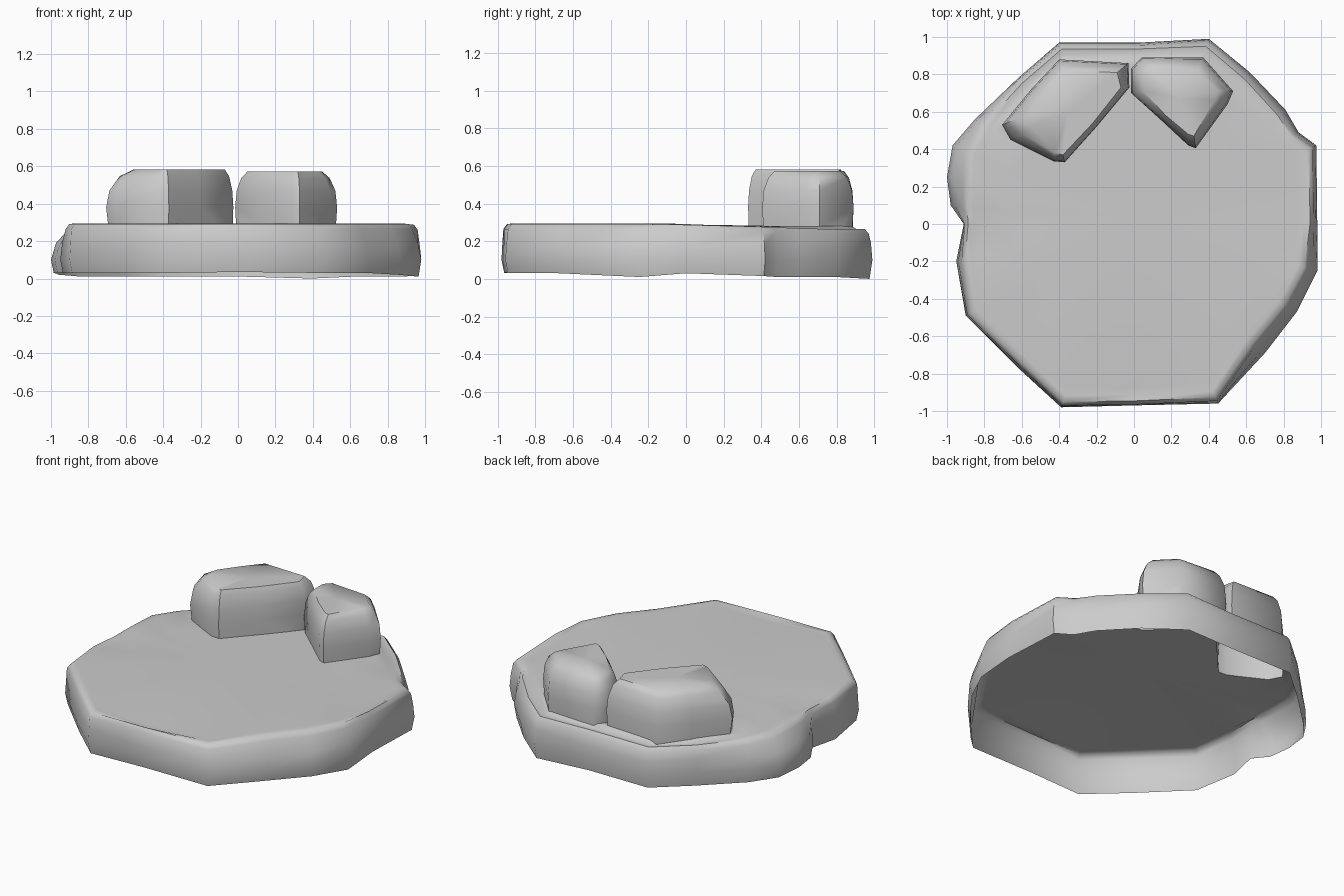
import bpy, bmesh, math
from mathutils import Vector

if "Cube" in bpy.data.objects:
    bpy.data.objects.remove(bpy.data.objects["Cube"])


def loft(name, rings):
    """Closed solid from stacked rings of equal vertex count, fanned at the top."""
    bm = bmesh.new()
    loops = [[bm.verts.new(p) for p in ring] for ring in rings]
    n = len(loops[0])
    for a, b in zip(loops, loops[1:]):
        for i in range(n):
            j = (i + 1) % n
            bm.faces.new((a[i], a[j], b[j], b[i]))
    for loop in (loops[0], loops[-1]):
        c = bm.verts.new(sum((v.co for v in loop), Vector()) / n)
        for i in range(n):
            bm.faces.new((loop[i], loop[(i + 1) % n], c))
    bmesh.ops.recalc_face_normals(bm, faces=bm.faces)
    me = bpy.data.meshes.new(name)
    bm.to_mesh(me)
    bm.free()
    ob = bpy.data.objects.new(name, me)
    bpy.context.collection.objects.link(ob)
    return ob


# Platform outline, anticlockwise: x, y, scale of the top rim, bottom height
outline = [
    (0.98, 0.0, .975, .03), (0.975, 0.42, .975, .015), (0.88, 0.49, .97, .01),
    (0.81, 0.61, .965, .01), (0.62, 0.81, .97, .01), (0.40, 0.99, .975, .0),
    (0.03, 0.97, .98, .01), (-0.40, 0.97, .98, .01), (-0.62, 0.78, .98, .01),
    (-0.85, 0.56, .96, .01), (-0.97, 0.42, .93, .02), (-1.0, 0.25, .91, .03),
    (-0.98, 0.10, .925, .03), (-0.91, 0.0, .99, .035), (-0.95, -0.20, .965, .03),
    (-0.90, -0.49, .985, .03), (-0.63, -0.76, .98, .03), (-0.39, -0.98, .985, .03),
    (0.0, -0.97, .99, .035), (0.45, -0.96, .98, .03), (0.70, -0.69, .93, .03),
    (0.87, -0.47, .94, .02), (0.98, -0.25, .945, .01)]


def top_z(y):
    return 0.295 - 0.015 * min(1, max(0, (y + 0.1) / 0.4))


rings = [[] for _ in range(8)]
for k, (x, y, s, zb) in enumerate(outline):
    back = min(1, max(0, (y - 0.45) / 0.3))      # the back has a stepped ledge
    crack = 0.02 if k in (0, 13, 18) else 0      # shallow cracks in the slab
    t = top_z(y)
    levels = [(.985, zb), (1, .10), (1 - .3 * (1 - s), .17 + .01 * (k % 3)),
              (s + .005, t - .03 - .01 * back), (s - .015, t - .004 - .012 * back),
              (s - .05, t - .022 * back - crack), (s - .085, t - crack),
              (.66, t)]
    for ring, (f, z) in zip(rings, levels):
        ring.append((x * f, y * f, z))
platform = loft("rock_platform", rings)


def boulder(name, base, top, height):
    """Boulder from a widest outline and a smaller top outline."""
    def mix(f, z):
        return [(a[0] + (b[0] - a[0]) * f, a[1] + (b[1] - a[1]) * f, z)
                for a, b in zip(base, top)]
    return loft(name, [mix(.12, .2), mix(.08, .28), mix(0, .38), mix(.12, .47),
                       mix(.5, height - .035), mix(1, height)])


# Two boulders at the back
left = boulder(
    "left_boulder",
    [(-.025, .73), (-.03, .86), (-.40, .88), (-.55, .72), (-.705, .53),
     (-.66, .45), (-.43, .335), (-.37, .33), (-.20, .52)],
    [(-.07, .73), (-.09, .81), (-.38, .82), (-.48, .70), (-.56, .59),
     (-.55, .52), (-.42, .38), (-.38, .37), (-.22, .54)], .582)
right = boulder(
    "right_boulder",
    [(.50, .64), (.53, .71), (.37, .89), (.04, .89), (-.015, .83),
     (-.015, .70), (.14, .56), (.29, .42), (.33, .405)],
    [(.43, .66), (.45, .71), (.34, .82), (.09, .84), (.05, .80),
     (.05, .71), (.17, .58), (.29, .48), (.32, .47)], .572)

# Merge the boulders with the slab into one hollow shell
bpy.context.view_layer.objects.active = platform
for rock in (left, right):
    mod = platform.modifiers.new("join", 'BOOLEAN')
    mod.operation = 'UNION'
    mod.solver = 'EXACT'
    mod.object = rock
    bpy.ops.object.modifier_apply(modifier=mod.name)
    bpy.data.objects.remove(rock)

# Open underside
bm = bmesh.new()
bm.from_mesh(platform.data)
under = [f for f in bm.faces if all(v.co.z < .06 for v in f.verts)]
bmesh.ops.delete(bm, geom=under, context='FACES')
bm.to_mesh(platform.data)
bm.free()

bpy.ops.object.select_all(action='DESELECT')
platform.select_set(True)
bpy.ops.object.shade_smooth_by_angle(angle=math.radians(50))
